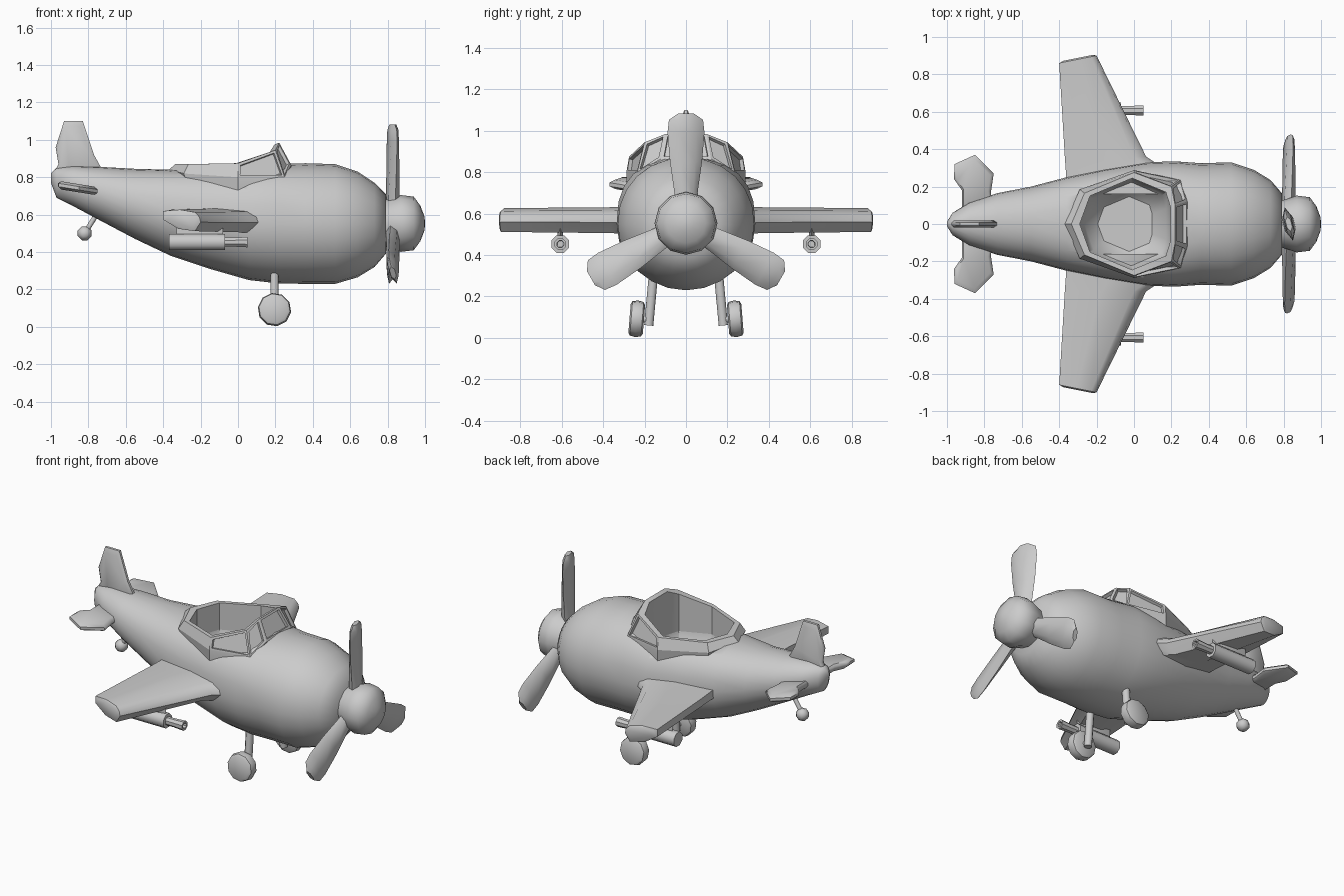
import bpy, bmesh, math
from mathutils import Vector, Matrix

if "Cube" in bpy.data.objects:
    bpy.data.objects.remove(bpy.data.objects["Cube"])

grey = bpy.data.materials.new("plain grey")
grey.use_nodes = True
grey.diffuse_color = (0.6, 0.6, 0.6, 1)
grey.node_tree.nodes["Principled BSDF"].inputs["Base Color"].default_value = (0.6, 0.6, 0.6, 1)


def finish(name, bm, angle=40):
    bmesh.ops.recalc_face_normals(bm, faces=bm.faces)
    mesh = bpy.data.meshes.new(name)
    bm.to_mesh(mesh)
    bm.free()
    mesh.materials.append(grey)
    ob = bpy.data.objects.new(name, mesh)
    bpy.context.collection.objects.link(ob)
    bpy.ops.object.select_all(action="DESELECT")
    ob.select_set(True)
    bpy.context.view_layer.objects.active = ob
    bpy.ops.object.shade_smooth_by_angle(angle=math.radians(angle))
    return ob


def loft(rings, caps=True):
    """Skin a list of equal closed rings; returns the bmesh and its wall faces by ring."""
    bm = bmesh.new()
    vs = [[bm.verts.new(p) for p in r] for r in rings]
    n = len(vs[0])
    walls = [[bm.faces.new((a[i], a[(i + 1) % n], b[(i + 1) % n], b[i])) for i in range(n)]
             for a, b in zip(vs, vs[1:])]
    if caps:
        bm.faces.new(vs[0])
        bm.faces.new(vs[-1])
    return bm, walls


def turned(name, start, axis, profile, sides, angle=40):
    """Revolve (distance, radius) pairs along an axis."""
    axis = Vector(axis).normalized()
    u = axis.orthogonal().normalized()
    v = axis.cross(u)
    rings = []
    for d, r in profile:
        c = Vector(start) + axis * d
        rings.append([c + (u * math.cos(t) + v * math.sin(t)) * r
                      for t in [math.tau * (i + 0.5) / sides for i in range(sides)]])
    return finish(name, loft(rings)[0], angle)


def rod(name, a, b, r, sides=8):
    d = Vector(b) - Vector(a)
    return turned(name, a, d, [(0, r), (d.length, r)], sides, 50)


# fuselage: x, bottom, top, half width
stations = [(-1, .77, .82, .012), (-.97, .69, .85, .06), (-.88, .645, .86, .115),
            (-.73, .565, .855, .165), (-.55, .47, .845, .2), (-.36, .38, .84, .25),
            (-.15, .31, .85, .295), (.06, .25, .86, .33), (.22, .232, .87, .335),
            (.36, .23, .875, .325), (.52, .23, .87, .33), (.64, .265, .83, .29),
            (.73, .32, .77, .235), (.79, .39, .71, .165)]


def section(x, zb, zt, w, n=24):
    mid, half = (zb + zt) / 2, (zt - zb) / 2
    e = 0.8 if -.5 < x < .3 else 0.95
    out = []
    for i in range(n):
        c, s = math.cos(math.tau * i / n), math.sin(math.tau * i / n)
        k = e if s > 0 else 1
        out.append((x, math.copysign(abs(c) ** k, c) * w, mid + math.copysign(abs(s) ** k, s) * half))
    return out


fuselage = finish("fuselage", loft([section(*s) for s in stations])[0], 50)


# cockpit outline, mirrored about y
def both_sides(half):
    return half + [(x, -y, z) for x, y, z in reversed(half) if y > 0]


inner = both_sides([(-.29, 0, .87), (-.235, .15, .87), (-.01, .245, .875), (.17, .17, .935), (.195, .09, .975)])


def shrink(points, k, z):
    return [(-.05 + (x + .05) * k, y * k, z) for x, y, _ in points]


cutter = finish("cockpit_cutter", loft([shrink(inner, 1.04, 1.2), shrink(inner, 1.04, .72),
                                        shrink(inner, .9, .62), shrink(inner, .6, .55)])[0])
cutter.hide_render = True
cut = fuselage.modifiers.new("cockpit", "BOOLEAN")
cut.operation = "DIFFERENCE"
cut.object = cutter
bpy.context.view_layer.objects.active = fuselage
bpy.ops.object.modifier_apply(modifier="cockpit")
bpy.data.objects.remove(cutter)

# cockpit rim and windscreen frame with recessed panes
rim = both_sides([(-.335, 0, .87), (-.265, .165, .87), (0, .275, .875), (.2, .2, .945), (.22, .1, .985)])
sill = both_sides([(-.37, 0, .84), (-.29, .185, .82), (0, .288, .8), (.25, .235, .8), (.285, .12, .865)])
skirt = both_sides([(-.35, 0, .78), (-.27, .17, .76), (0, .285, .7), (.24, .22, .7), (.28, .11, .75)])
bm, walls = loft([skirt, sill, rim, inner, shrink(inner, 1, .7)], caps=False)
bottom = [f for f in bm.edges if f.is_boundary]
bmesh.ops.bridge_loops(bm, edges=bottom)
bmesh.ops.recalc_face_normals(bm, faces=bm.faces)
panes = walls[1][2:7]
bmesh.ops.inset_individual(bm, faces=panes, thickness=.018, depth=0)
bmesh.ops.inset_individual(bm, faces=panes, thickness=.002, depth=-.018)
finish("windscreen_frame", bm, 25)

# wings: y, trailing x, leading x, thickness, then the aerofoil as (chord, z)
foil = [(0, .045), (.45, .053), (.85, .038), (.97, .01), (1, -.02), (.85, -.072), (.4, -.058), (0, -.005)]
spans = [(.16, -.36, .24, 1.1), (.29, -.365, .17, 1.05), (.36, -.37, .065, 1), (.86, -.4, -.2, .92)]
for side, sign in (("left", 1), ("right", -1)):
    rings = []
    for y, back, front, thick in spans:
        sweep = .04 if y > .8 else 0
        rings.append([(back + (front - back) * f, sign * (y + sweep * f), .578 + z * thick) for f, z in foil])
    tip = sum((Vector(p) for p in rings[-1]), Vector()) / len(foil)
    rings.append([tip + (Vector(p) - tip) * .8 + Vector((0, sign * .008, 0)) for p in rings[-1]])
    finish(side + "_wing", loft(rings)[0], 45)

    # gun pod hung under the wing
    y = sign * .607
    turned(side + "_gun_pod", (-.37, y, .453), (1, 0, 0), [(0, .046), (.3, .046)], 8, 50)
    turned(side + "_gun_barrel", (-.08, y, .453), (1, 0, 0),
           [(0, .026), (.06, .026), (.13, .03), (.13, .018), (.09, .016)], 8, 35)
    pylon = [[(x, y + w, z) for x, w in ((-.33, 0), (-.25, .014), (-.14, .014), (-.08, 0), (-.14, -.014), (-.25, -.014))]
             for z in (.46, .56)]
    finish(side + "_pod_pylon", loft(pylon)[0])

    # main landing gear
    rod(side + "_gear_strut", (.195, sign * .18, .06), (.195, sign * .158, .3), .024)
    lean = Vector((0, sign, .08))
    hub = Vector((.195, sign * .238, .092))
    rod(side + "_axle", (.195, sign * .17, .088), hub, .018)
    turned(side + "_wheel", hub - lean * .035, lean,
           [(0, .07), (.008, .084), (.035, .09), (.062, .084), (.07, .07)], 10, 45)


# thin tail surfaces: bevelled outlines
def plate(name, outline, place, thick):
    centre = sum((Vector(p) for p in outline), Vector((0, 0))) / len(outline)
    rings = []
    for t, k in ((-1, .84), (-.4, 1), (.4, 1), (1, .84)):
        rings.append([place(*(centre + (Vector(p) - centre) * k), t * thick) for p in outline])
    finish(name, loft(rings)[0], 50)


fin = [(-.72, .83), (-.77, .92), (-.83, 1.1), (-.93, 1.1), (-.975, .96), (-.96, .87), (-.995, .8), (-.9, .76)]
plate("tail_fin", fin, lambda a, b, t: (a, t, b), .02)
stabiliser = [(-.75, .05), (-.765, .17), (-.75, .27), (-.85, .37), (-.96, .32), (-.962, .24), (-.92, .18), (-.92, .05)]
for side, sign in (("left", 1), ("right", -1)):
    plate(side + "_stabiliser", stabiliser,
          lambda a, b, t: (a, sign * b, .725 - (a + .75) * .16 + t), .022)

# tail wheel
rod("tail_wheel_strut", (-.82, 0, .5), (-.75, 0, .61), .014)
turned("tail_wheel", (-.82, -.035, .5), (0, 1, 0), [(0, .018), (.015, .034), (.035, .04), (.055, .034), (.07, .018)], 8, 60)

# spinner and three pitched propeller blades
turned("spinner", (.77, 0, .553), (1, 0, 0),
       [(0, .12), (.05, .135), (.1, .152), (.17, .143), (.205, .095), (.226, .04), (.23, .01)], 12, 60)
for i in range(3):
    rings = []
    for r, w, t in ((.06, .05, .03), (.15, .058, .03), (.3, .08, .026), (.44, .092, .022), (.5, .085, .02), (.53, .04, .014)):
        pitch = Matrix.Rotation(math.radians(14), 4, "Z")
        ring = [(0, w), (t, w * .5), (t, -w * .5), (0, -w), (-t, -w * .5), (-t, w * .5)]
        turn = Matrix.Rotation(math.tau * i / 3, 4, "X")
        rings.append([turn @ pitch @ Vector((x, y, r)) + Vector((.828, 0, .553)) for x, y in ring])
    finish("propeller_blade_" + str(i + 1), loft(rings)[0], 50)
